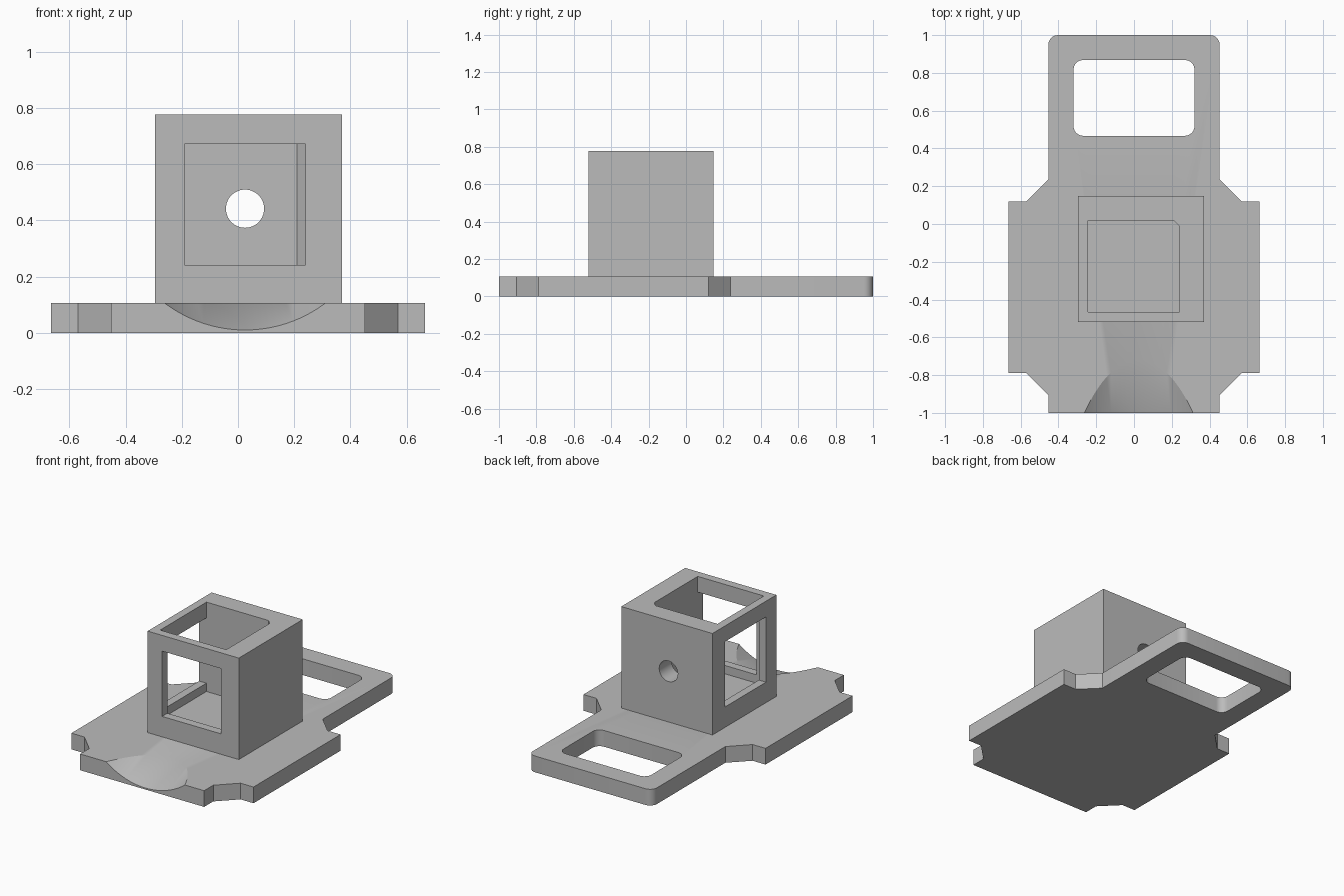
import bpy
import bmesh
import math

cube = bpy.data.objects.get("Cube")
if cube:
    bpy.data.objects.remove(cube, do_unlink=True)

grey = bpy.data.materials.new("plain grey")
grey.use_nodes = True
GREY = (0.5, 0.5, 0.5, 1)
grey.diffuse_color = GREY
grey.node_tree.nodes["Principled BSDF"].inputs["Base Color"].default_value = GREY

PLATE_TOP = 0.107
BOX_TOP = 0.777
AXIS_X = 0.025  # centre line of the peephole and the scoop


def finish(name, bm):
    bmesh.ops.recalc_face_normals(bm, faces=bm.faces)
    mesh = bpy.data.meshes.new(name)
    bm.to_mesh(mesh)
    bm.free()
    mesh.materials.append(grey)
    obj = bpy.data.objects.new(name, mesh)
    bpy.context.collection.objects.link(obj)
    return obj


def prism(name, outline, z0, z1, radius=0, segments=6, rounded=lambda co: True):
    """Extrude an outline upward, then bevel the chosen upright edges."""
    bm = bmesh.new()
    face = bm.faces.new([bm.verts.new((x, y, z0)) for x, y in outline])
    top = bmesh.ops.extrude_face_region(bm, geom=[face])["geom"]
    verts = [v for v in top if isinstance(v, bmesh.types.BMVert)]
    bmesh.ops.translate(bm, vec=(0, 0, z1 - z0), verts=verts)
    if radius:
        edges = [e for e in bm.edges
                 if abs(e.verts[0].co.z - e.verts[1].co.z) > 0.01 and rounded(e.verts[0].co)]
        bmesh.ops.bevel(bm, geom=edges, offset=radius, segments=segments,
                        profile=0.5, affect='EDGES')
    return finish(name, bm)


def rect(x0, x1, y0, y1):
    return [(x0, y0), (x1, y0), (x1, y1), (x0, y1)]


def tube(name, radius, ends, sides):
    """Round bar along y; ends are (y, centre height), so it may be sheared."""
    bm = bmesh.new()
    rings = []
    for y, z in ends:
        angles = [2 * math.pi * i / sides for i in range(sides)]
        rings.append([bm.verts.new((AXIS_X + radius * math.sin(a), y, z - radius * math.cos(a)))
                      for a in angles])
        bm.faces.new(rings[-1])
    for i in range(sides):
        j = (i + 1) % sides
        bm.faces.new((rings[0][i], rings[0][j], rings[1][j], rings[1][i]))
    return finish(name, bm)


def cut(target, cutters):
    bpy.context.view_layer.objects.active = target
    for cutter in cutters:
        mod = target.modifiers.new("cut", 'BOOLEAN')
        mod.operation = 'DIFFERENCE'
        mod.solver = 'EXACT'
        mod.object = cutter
        bpy.ops.object.modifier_apply(modifier=mod.name)
        bpy.data.objects.remove(cutter, do_unlink=True)


def smooth(obj):
    bpy.ops.object.select_all(action='DESELECT')
    obj.select_set(True)
    bpy.context.view_layer.objects.active = obj
    bpy.ops.object.shade_smooth_by_angle(angle=math.radians(25))


# Base plate: mirrored outline with rounded handle corners
half = [(0.453, -1), (0.453, -0.905), (0.57, -0.788), (0.665, -0.788),
        (0.665, 0.12), (0.57, 0.12), (0.453, 0.237), (0.453, 1)]
outline = half + [(-x, y) for x, y in reversed(half)]
plate = prism("base_plate", outline, 0, PLATE_TOP, 0.05, rounded=lambda co: co.y > 0.9)

# Handle slot and sloping scoop at the front edge
slot = prism("slot_cutter", rect(-0.32, 0.32, 0.467, 0.868), -0.1, 0.3, 0.05)
SCOOP_R = 0.475
scoop_ends = [(y, 0.01 + 0.345 * (y + 1) + SCOOP_R) for y in (-1.1, -0.5)]
scoop = tube("scoop_cutter", SCOOP_R, scoop_ends, 120)
cut(plate, [slot, scoop])
smooth(plate)

# Open box: cavity from above with one chamfered inner corner
box = prism("open_box", rect(-0.296, 0.37, -0.52, 0.147), PLATE_TOP, BOX_TOP)
cavity = prism("cavity_cutter", rect(-0.243, 0.24, -0.465, 0.018), 0.187, 1,
               0.03, 1, lambda co: co.x > 0 and co.y > 0)

# Front window, left-hand window and round hole in the back wall
front_window = prism("front_window_cutter", rect(-0.19, 0.24, -0.6, -0.4), 0.242, 0.673)
side_window = prism("side_window_cutter", rect(-0.4, -0.2, -0.412, 0.018), 0.242, 0.673)
peephole = tube("peephole_cutter", 0.068, [(-0.1, 0.442), (0.3, 0.442)], 48)
cut(box, [cavity, front_window, side_window, peephole])
smooth(box)
